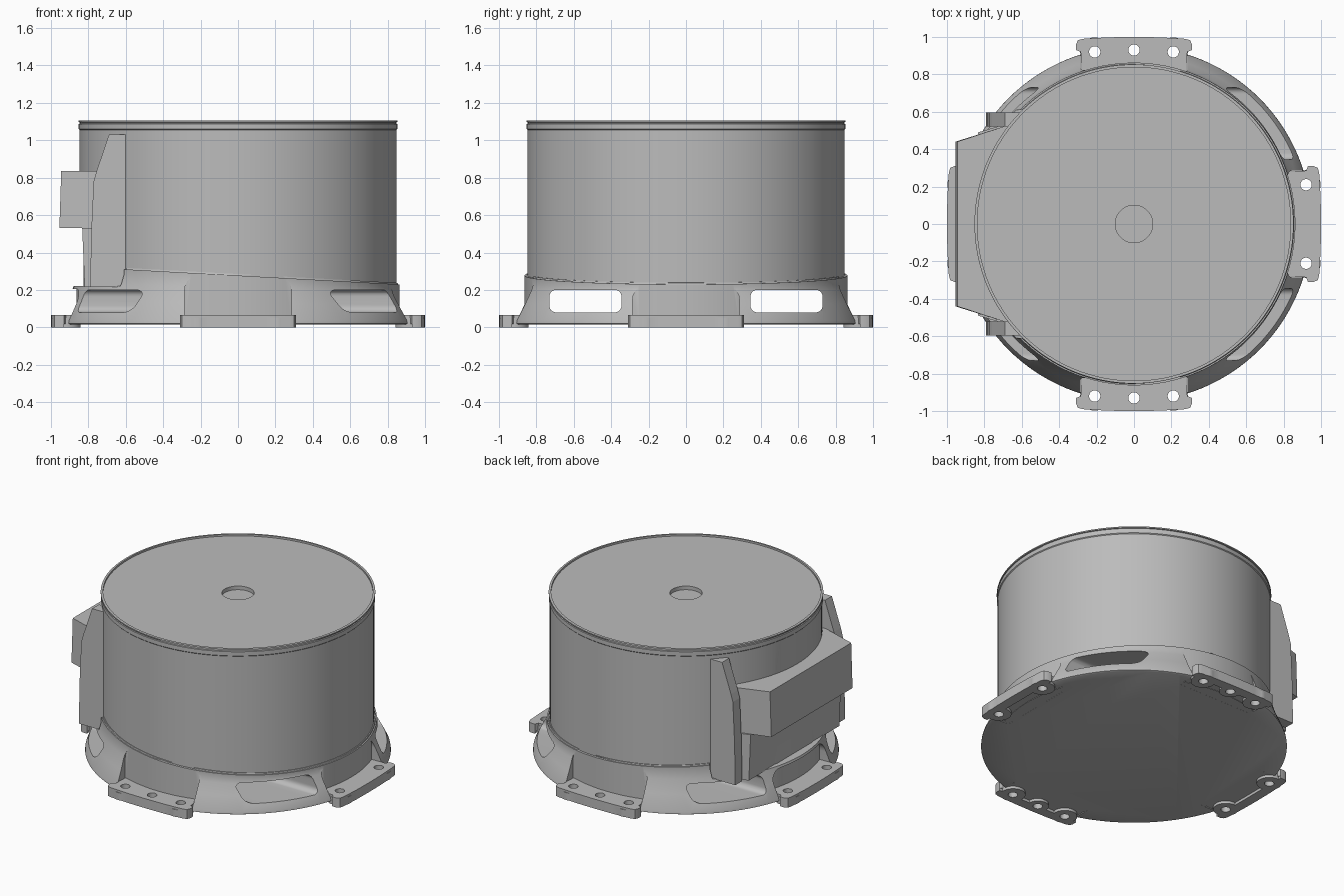
import bpy, bmesh
from math import sin, cos, pi, tau
from mathutils import Matrix

cube = bpy.data.objects.get("Cube")
if cube:
    bpy.data.objects.remove(cube, do_unlink=True)

grey = bpy.data.materials.new("plain grey")
grey.use_nodes = True
colour = (0.5, 0.5, 0.5, 1)
grey.diffuse_color = colour
grey.node_tree.nodes["Principled BSDF"].inputs["Base Color"].default_value = colour

SEG = 128


def finish(name, bm):
    bmesh.ops.recalc_face_normals(bm, faces=bm.faces)
    mesh = bpy.data.meshes.new(name)
    bm.to_mesh(mesh)
    bm.free()
    mesh.materials.append(grey)
    ob = bpy.data.objects.new(name, mesh)
    bpy.context.collection.objects.link(ob)
    return ob


def lathe(name, profile, tilt=lambda x, t: 0.0):
    """Turn (radius, z, tilt weight) rings around z and cap both ends."""
    bm = bmesh.new()
    rings = []
    for r, z, t in profile:
        ring = []
        for i in range(SEG):
            a = tau * i / SEG
            ring.append(bm.verts.new((r * cos(a), r * sin(a), z + tilt(r * cos(a), t))))
        rings.append(ring)
    for low, high in zip(rings, rings[1:]):
        for i in range(SEG):
            j = (i + 1) % SEG
            bm.faces.new((low[i], low[j], high[j], high[i]))
    bm.faces.new(rings[0])
    bm.faces.new(rings[-1])
    return finish(name, bm)


def prism(name, outline, a, b, axis="Z", shift=0.0):
    """Extrude a 2D outline along an axis; shift moves x at the far end."""
    place = {"Z": lambda u, v, w: (u, v, w),
             "Y": lambda u, v, w: (u, w, v),
             "X": lambda u, v, w: (w, u, v)}[axis]
    bm = bmesh.new()
    low = [bm.verts.new(place(u, v, a)) for u, v in outline]
    high = [bm.verts.new(place(u + (shift if u < -0.8 else 0), v, b)) for u, v in outline]
    bm.faces.new(low)
    bm.faces.new(high)
    n = len(low)
    for i in range(n):
        bm.faces.new((low[i], low[(i + 1) % n], high[(i + 1) % n], high[i]))
    return finish(name, bm)


def rounded(u0, u1, v0, v1, r, steps=6):
    pts = []
    corners = ((u1 - r, v1 - r), (u0 + r, v1 - r), (u0 + r, v0 + r), (u1 - r, v0 + r))
    for k, (cu, cv) in enumerate(corners):
        for i in range(steps + 1):
            a = pi / 2 * (k + i / steps)
            pts.append((cu + r * cos(a), cv + r * sin(a)))
    return pts


def circle(cu, cv, r, n=32):
    return [(cu + r * cos(tau * i / n), cv + r * sin(tau * i / n)) for i in range(n)]


def rect(u0, u1, v0, v1):
    return [(u0, v0), (u1, v0), (u1, v1), (u0, v1)]


def boolean(ob, tool, op="DIFFERENCE"):
    mod = ob.modifiers.new(op.title(), "BOOLEAN")
    mod.operation, mod.object, mod.solver = op, tool, "EXACT"
    bpy.context.view_layer.objects.active = ob
    bpy.ops.object.modifier_apply(modifier=mod.name)
    bpy.data.objects.remove(tool, do_unlink=True)


def turn(ob, quarter):
    ob.data.transform(Matrix.Rotation(quarter * pi / 2, 4, "Z"))
    return ob


def smooth(ob):
    bpy.ops.object.select_all(action="DESELECT")
    ob.select_set(True)
    bpy.context.view_layer.objects.active = ob
    bpy.ops.object.shade_smooth_by_angle(angle=pi / 6)


# Flared base with a sloping top edge
def slope(x, t):
    return -0.055 * x * t


base = lathe("flared_base", [(0.94, 0.015, 0), (0.95, 0.02, 0), (0.948, 0.035, 0), (0.905, 0.13, 0.2),
                             (0.873, 0.21, 0.6), (0.86, 0.26, 1), (0.853, 0.285, 1)], slope)

# Pockets above the four feet, quarter turns from the back (+y)
for quarter, top in enumerate((0.28, 0.205, 0.28, 0.228)):
    pocket = prism("pocket_cutter", rounded(-0.285, 0.285, -0.1, top, 0.08), 0.78, 1.1, "Y")
    boolean(base, turn(pocket, quarter))
boolean(base, lathe("base_core", [(0.863, 0.0155, 0), (0.863, 0.277, 1)], slope), "UNION")

# Slots running straight through the base
for s in (-1, 1):
    y0, y1 = sorted((s * 0.345, s * 0.73))
    boolean(base, prism("slot_cutter", rounded(y0, y1, 0.08, 0.2, 0.035), -1.2, 1.2, "X"))

# Step in the base under the side housing
boolean(base, prism("step_cutter", rect(-1.2, -0.6, -0.61, 0.61), 0.22, 0.6))
smooth(base)

# Mounting feet with bosses and bolt holes
for quarter, side in enumerate(("back", "right", "front", "left")):
    xs = (-0.21, 0, 0.21) if quarter % 2 == 0 else (-0.21, 0.21)
    edge = [(-0.31, 0.93), (-0.31, 0.96), (-0.3, 0.982), (-0.275, 0.99), (-0.14, 0.998), (0, 1)]
    edge += [(-x, y) for x, y in edge[-2::-1]]
    foot = prism("foot_" + side, edge + [(0.285, 0.92), (0.28, 0.82), (-0.28, 0.82), (-0.285, 0.92)],
                 0.018, 0.065)
    boolean(foot, prism("foot_strip", edge, 0, 0.06), "UNION")
    for x in xs:
        y = 0.93 if x == 0 else 0.92
        boolean(foot, prism("boss", circle(x, y, 0.068 if x == 0 else 0.078), 0, 0.05), "UNION")
    for x in xs:
        y = 0.93 if x == 0 else 0.92
        boolean(foot, prism("hole_cutter", circle(x, y, 0.03), -0.1, 0.2))
    smooth(turn(foot, quarter))

# Drum with rim, recessed lid and shallow centre hole
drum = lathe("drum", [(r, z, 0) for r, z in (
    (0.847, 0.21), (0.847, 1.055), (0.852, 1.06), (0.852, 1.088), (0.846, 1.09),
    (0.846, 1.095), (0.853, 1.097), (0.853, 1.105), (0.85, 1.107), (0.838, 1.107),
    (0.838, 1.095), (0.1, 1.095), (0.1, 1.07))])
boolean(drum, prism("flat_cutter", rect(-1.2, -0.825, -0.5, 0.5), 0.1, 0.54))
smooth(drum)

# Side housing: upper box, lower block and two upright fins
prism("housing_box", [(-0.955, -0.44), (-0.955, 0.44), (-0.7, 0.52), (-0.6, 0.52),
                      (-0.6, -0.52), (-0.7, -0.52)], 0.53, 0.837, "Z", 0.01)
prism("housing_lower_block", [(-0.82, -0.49), (-0.82, 0.49), (-0.7, 0.53), (-0.6, 0.5),
                              (-0.6, -0.5), (-0.7, -0.53)], 0.215, 0.532, "Z", -0.013)
fin = [(-0.6, 0.215), (-0.79, 0.215), (-0.785, 0.5), (-0.772, 0.78), (-0.758, 0.83),
       (-0.69, 1.03), (-0.6, 1.03)]
for side, y0, y1 in (("front", -0.595, -0.52), ("back", 0.52, 0.595)):
    prism("housing_fin_" + side, fin, y0, y1, "Y")
